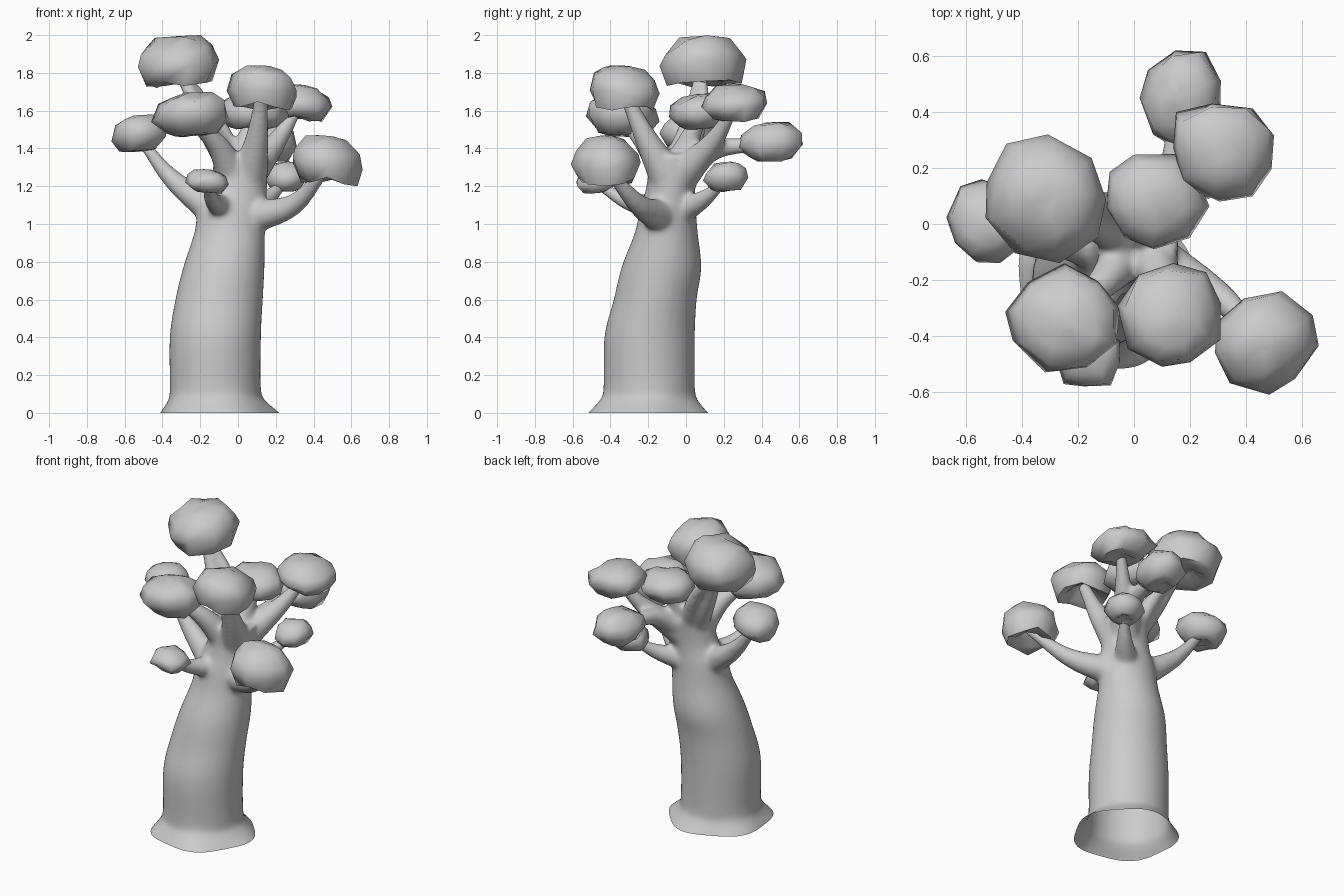
import bpy, bmesh, math, random
from mathutils import Vector

if "Cube" in bpy.data.objects:
    bpy.data.objects.remove(bpy.data.objects["Cube"])

random.seed(11)


def new_object(name, bm):
    bmesh.ops.recalc_face_normals(bm, faces=bm.faces)
    mesh = bpy.data.meshes.new(name)
    bm.to_mesh(mesh)
    bm.free()
    obj = bpy.data.objects.new(name, mesh)
    bpy.context.collection.objects.link(obj)
    return obj


def loft(bm, rings):
    """Closed skin through a list of equally long rings of points."""
    loops = [[bm.verts.new(p) for p in ring] for ring in rings]
    n = len(loops[0])
    for a, b in zip(loops, loops[1:]):
        for i in range(n):
            j = (i + 1) % n
            bm.faces.new((a[i], a[j], b[j], b[i]))
    bm.faces.new(loops[0][::-1])
    bm.faces.new(loops[-1])


def spline(points, steps=5):
    """Catmull-Rom interpolation of vectors of any size."""
    pts = [2 * points[0] - points[1]] + points + [2 * points[-1] - points[-2]]
    out = []
    for i in range(1, len(pts) - 2):
        p0, p1, p2, p3 = pts[i - 1:i + 3]
        for s in range(steps):
            t = s / steps
            out.append(0.5 * (2 * p1 + (p2 - p0) * t + (2 * p0 - 5 * p1 + 4 * p2 - p3) * t * t
                              + (3 * p1 - p0 - 3 * p2 + p3) * t ** 3))
    return out + [points[-1]]


def limb(bm, points, r0, r1, n=12):
    """Tapered branch along a path."""
    path = spline([Vector(p) for p in points])
    rings = []
    for i, p in enumerate(path):
        tangent = path[min(i + 1, len(path) - 1)] - path[max(i - 1, 0)]
        q = tangent.to_track_quat('Z', 'Y')
        t = i / (len(path) - 1)
        r = r1 + (r0 - r1) * (1 - t) ** 1.5
        rings.append([p + q @ Vector((r * math.cos(k * math.tau / n), r * math.sin(k * math.tau / n), 0))
                      for k in range(n)])
    loft(bm, rings)


# Foliage clumps: x range, y range, z range, underside hollow, lower rim width
CLUMPS = {
    "top": (-.53, -.10, -.14, .32, 1.72, 2.0, .3, .85),
    "left": (-.67, -.38, -.14, .16, 1.38, 1.58, .2, .68),
    "centre": (-.10, .27, -.09, .25, 1.50, 1.69, .2, .7),
    "front_left": (-.46, -.05, -.53, -.14, 1.46, 1.70, .2, .68),
    "front_right": (-.06, .31, -.51, -.14, 1.60, 1.84, .8, .84),
    "right": (.29, .66, -.61, -.24, 1.20, 1.47, .7, .8),
    "back_right": (.14, .50, .08, .43, 1.54, 1.74, .3, .7),
    "back": (.02, .31, .27, .62, 1.33, 1.54, .2, .66),
    "small_front": (-.28, -.05, -.58, -.36, 1.16, 1.29, .2, .66),
    "small_back": (.14, .37, .09, .33, 1.17, 1.33, .2, .68),
}

# Branches: clump, start, middle, start radius, end radius
BRANCHES = [
    ("top", (0, -.07, 1.26), (-.16, .01, 1.50), .09, .035),
    ("top", (.0, -.04, 1.28), (-.12, .08, 1.56), .07, .025),
    ("left", (-.08, -.10, 1.04), (-.34, -.03, 1.23), .10, .03),
    ("centre", (.02, -.05, 1.28), (.05, .02, 1.45), .09, .04),
    ("front_left", (-.01, -.08, 1.22), (-.11, -.21, 1.42), .10, .038),
    ("front_right", (.05, -.08, 1.22), (.10, -.21, 1.45), .11, .038),
    ("right", (.02, -.10, 1.03), (.29, -.25, 1.10), .105, .033),
    ("back_right", (.05, -.03, 1.25), (.20, .14, 1.43), .10, .033),
    ("back", (.05, -.03, 1.28), (.13, .17, 1.40), .09, .035),
    ("small_front", (-.04, -.09, 1.07), (-.13, -.31, 1.12), .085, .028),
    ("small_back", (.0, -.07, 1.05), (.15, .09, 1.13), .09, .028),
]

# Trunk cross-sections: centre x, centre y, z, radius x, radius y
SECTIONS = [(-.10, -.205, -.05, .35, .35), (-.105, -.205, 0, .315, .315),
            (-.115, -.20, .06, .262, .265), (-.12, -.195, .12, .242, .243),
            (-.12, -.193, .40, .242, .24), (-.10, -.163, .60, .232, .22),
            (-.075, -.13, .77, .216, .212), (-.045, -.105, .95, .188, .168),
            (-.03, -.095, 1.08, .18, .148), (0, -.08, 1.2, .155, .13), (.02, -.06, 1.37, .14, .13)]

bm = bmesh.new()
rings = []
for x, y, z, rx, ry in spline([Vector(s) for s in SECTIONS]):
    ring = []
    for k in range(32):
        a = k * math.tau / 32
        # wavy root flare that fades out above the ground
        w = 1 + .04 * max(0, 1 - z / .12) * math.sin(5 * a + 1)
        ring.append((x + rx * w * math.cos(a), y + ry * w * math.sin(a), z))
    rings.append(ring)
loft(bm, rings)

for name, start, mid, r0, r1 in BRANCHES:
    x0, x1, y0, y1, z0, z1, hollow, rim = CLUMPS[name]
    end = ((x0 + x1) / 2, (y0 + y1) / 2, z0 + (z1 - z0) * .4)
    limb(bm, [start, mid, end], r0, r1)

# Fuse trunk and branches, soften the forks, cut open at the ground
trunk = new_object("trunk_and_branches", bm)
mod = trunk.modifiers.new("fuse", 'REMESH')
mod.mode = 'VOXEL'
mod.voxel_size = .012
mod = trunk.modifiers.new("soften", 'SMOOTH')
mod.factor = .5
mod.iterations = 22
fused = bpy.data.meshes.new_from_object(trunk.evaluated_get(bpy.context.evaluated_depsgraph_get()))
trunk.modifiers.clear()
bm = bmesh.new()
bm.from_mesh(fused)
bmesh.ops.bisect_plane(bm, geom=bm.verts[:] + bm.edges[:] + bm.faces[:], plane_co=(0, 0, 0),
                       plane_no=(0, 0, 1), clear_inner=True)
bm.to_mesh(trunk.data)
bm.free()
bpy.data.meshes.remove(fused)
trunk.data.shade_smooth()


def clump(name, x0, x1, y0, y1, z0, z1, hollow, rim):
    """Lumpy dome with a rim and a hollowed underside, fitted to its box."""
    n = 9
    turn = random.random() * math.tau
    lumps = [random.uniform(.9, 1.08) for _ in range(n)]
    lean = random.random() * math.tau
    profile = [(.25, -1 + hollow), (.5 * rim / .8, -1 + hollow * .5), (rim, -.8), (1, -.12),
               (.88, .45), (.58, .83), (.2, 1)]
    rings = []
    for r, z in profile:
        ring = []
        for k in range(n):
            a = turn + (k + random.uniform(-.15, .15)) * math.tau / n
            s = r * lumps[k] * random.uniform(.95, 1.05)
            dz = random.uniform(-.16, .16) * (abs(z) < .9) + .12 * r * math.cos(a - lean)
            ring.append(Vector((s * math.cos(a), s * math.sin(a), z + dz)))
        rings.append(ring)
    pts = [p for ring in rings for p in ring]
    for axis, (lo, hi) in enumerate(((x0, x1), (y0, y1), (z0, z1))):
        a, b = min(p[axis] for p in pts), max(p[axis] for p in pts)
        for p in pts:
            p[axis] = lo + (p[axis] - a) / (b - a) * (hi - lo)
    bm = bmesh.new()
    loft(bm, rings)
    obj = new_object("foliage_" + name, bm)
    bpy.ops.object.select_all(action='DESELECT')
    obj.select_set(True)
    bpy.context.view_layer.objects.active = obj
    bpy.ops.object.shade_smooth_by_angle(angle=math.radians(70))


for name, box in CLUMPS.items():
    clump(name, *box)
